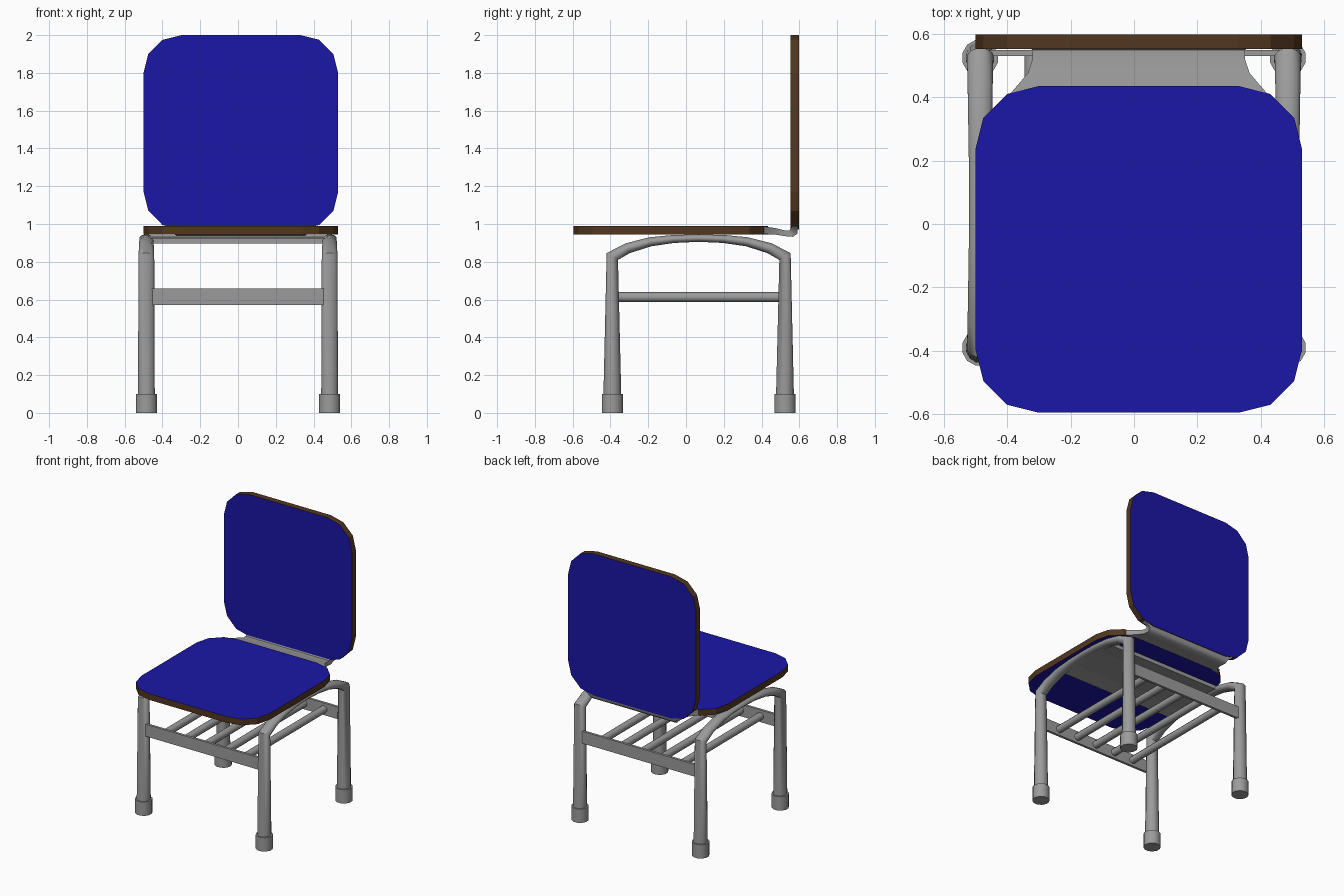
import bpy, bmesh, math
from mathutils import Vector

if "Cube" in bpy.data.objects:
    bpy.data.objects.remove(bpy.data.objects["Cube"])


def material(name, color):
    m = bpy.data.materials.new(name)
    m.diffuse_color = color
    m.use_nodes = True
    m.node_tree.nodes["Principled BSDF"].inputs["Base Color"].default_value = m.diffuse_color
    return m


BLUE = material("blue_face", (0.011, 0.008, 0.38, 1))
BROWN = material("wood_edge", (0.084, 0.038, 0.014, 1))
GREY = material("grey_metal", (0.33, 0.33, 0.33, 1))


def make(name, rings, smooth=False, mats=(GREY,)):
    """Skin a list of closed rings into a capped solid; a second material goes on the caps."""
    bm = bmesh.new()
    loops = [[bm.verts.new(p) for p in ring] for ring in rings]
    n = len(loops[0])
    for a, b in zip(loops, loops[1:]):
        for i in range(n):
            bm.faces.new((a[i], a[(i + 1) % n], b[(i + 1) % n], b[i]))
    for cap in (loops[0], loops[-1]):
        bm.faces.new(cap).material_index = len(mats) - 1
    bmesh.ops.recalc_face_normals(bm, faces=bm.faces[:])
    me = bpy.data.meshes.new(name)
    bm.to_mesh(me)
    bm.free()
    for m in mats:
        me.materials.append(m)
    ob = bpy.data.objects.new(name, me)
    bpy.context.collection.objects.link(ob)
    if smooth:
        bpy.ops.object.select_all(action='DESELECT')
        ob.select_set(True)
        bpy.context.view_layer.objects.active = ob
        bpy.ops.object.shade_smooth_by_angle(angle=math.radians(50))
    return ob


def tube(name, path, sides=12):
    """Sweep an ellipse along a path in a side plane: (x, y, z, half_width_x, half_thickness)."""
    pts = [Vector(p[:3]) for p in path]
    dirs = [(b - a).normalized() for a, b in zip(pts, pts[1:])]
    dirs = [dirs[0]] + dirs + [dirs[-1]]
    side = Vector((1, 0, 0))
    rings = []
    for i, p in enumerate(path):
        t = (dirs[i] + dirs[i + 1]).normalized()
        nrm = side.cross(t) / t.dot(dirs[i])  # mitred joint
        rings.append([pts[i] + side * p[3] * math.cos(a) + nrm * p[4] * math.sin(a)
                      for a in (2 * math.pi * (k + 0.5) / sides for k in range(sides))])
    return make(name, rings, True)


def box(name, x0, x1, y0, y1, z0, z1):
    base = [(x0, y0), (x1, y0), (x1, y1), (x0, y1)]
    return make(name, [[(x, y, z) for x, y in base] for z in (z0, z1)])


# Seat and backrest: the same rounded square board, laid flat or upright
H = 0.515
corner = [(H, H - 0.2), (H - 0.025, H - 0.1), (H - 0.1, H - 0.025), (H - 0.2, H)]
outline = []
for q in range(4):
    c, s = round(math.cos(q * math.pi / 2)), round(math.sin(q * math.pi / 2))
    outline += [(u * c - v * s, u * s + v * c) for u, v in corner]
CX = 0.015
make("seat", [[(CX + u, v - 0.08, z) for u, v in outline] for z in (0.945, 0.99)],
     mats=(BROWN, BLUE))
make("backrest", [[(CX + u, y, 1.485 + v) for u, v in outline] for y in (0.552, 0.597)],
     mats=(BROWN, BLUE))

# Curved strip joining seat to backrest: outer (y, z), inner (y, z), half width
strip = [(0.405, 0.947, 0.405, 0.988, 0.41), (0.475, 0.944, 0.475, 0.978, 0.35),
         (0.52, 0.936, 0.52, 0.967, 0.335), (0.567, 0.932, 0.548, 0.966, 0.335),
         (0.59, 0.95, 0.554, 0.978, 0.34), (0.594, 1.0, 0.555, 1.0, 0.40)]
make("seat_back_joint", [[(CX - w, yo, zo), (CX + w, yo, zo), (CX + w, yi, zi), (CX - w, yi, zi)]
                         for yo, zo, yi, zi, w in strip], True)

# Side frames: front leg, arch under the seat and back leg in one bent tube
MID, LEG = 0.067, 0.485
half = [(0.457, 0.09, 0.046, 0.049), (0.457, 0.828, 0.043, 0.031), (0.375, 0.872, 0.041, 0.029),
        (0.255, 0.906, 0.039, 0.025), (0.13, 0.921, 0.037, 0.022)]
profile = [(MID - d, z, w, t) for d, z, w, t in half] + [(MID, 0.925, 0.037, 0.02)] \
    + [(MID + d, z, w, t) for d, z, w, t in reversed(half)]
for sx, side in ((-1, "left"), (1, "right")):
    tube(side + "_leg_frame", [(sx * LEG, y, z, w, t) for y, z, w, t in profile])
    # Foot caps
    for sy, end in ((-1, "front"), (1, "back")):
        tube(f"{side}_{end}_foot", [(sx * LEG, MID + sy * 0.457, z, 0.058, 0.058)
                                    for z in (0, 0.1)])

# Arched plate under the seat between the two frames
arch = [(-0.18, 0.926), (-0.06, 0.938), (0.19, 0.938), (0.31, 0.926)]
make("seat_support", [[(-0.47, y, z - 0.028), (0.47, y, z - 0.028), (0.47, y, z), (-0.47, y, z)]
                      for y, z in arch])

# Front and back rails, with the rack rods between them
box("front_rail", -0.46, 0.46, -0.415, -0.397, 0.57, 0.658)
box("back_rail", -0.46, 0.46, 0.53, 0.548, 0.57, 0.658)
for i in range(5):
    x = (i - 2) * 0.16
    tube(f"rack_rod_{i + 1}", [(x, y, 0.613, 0.026, 0.026) for y in (-0.405, 0.54)], 10)
